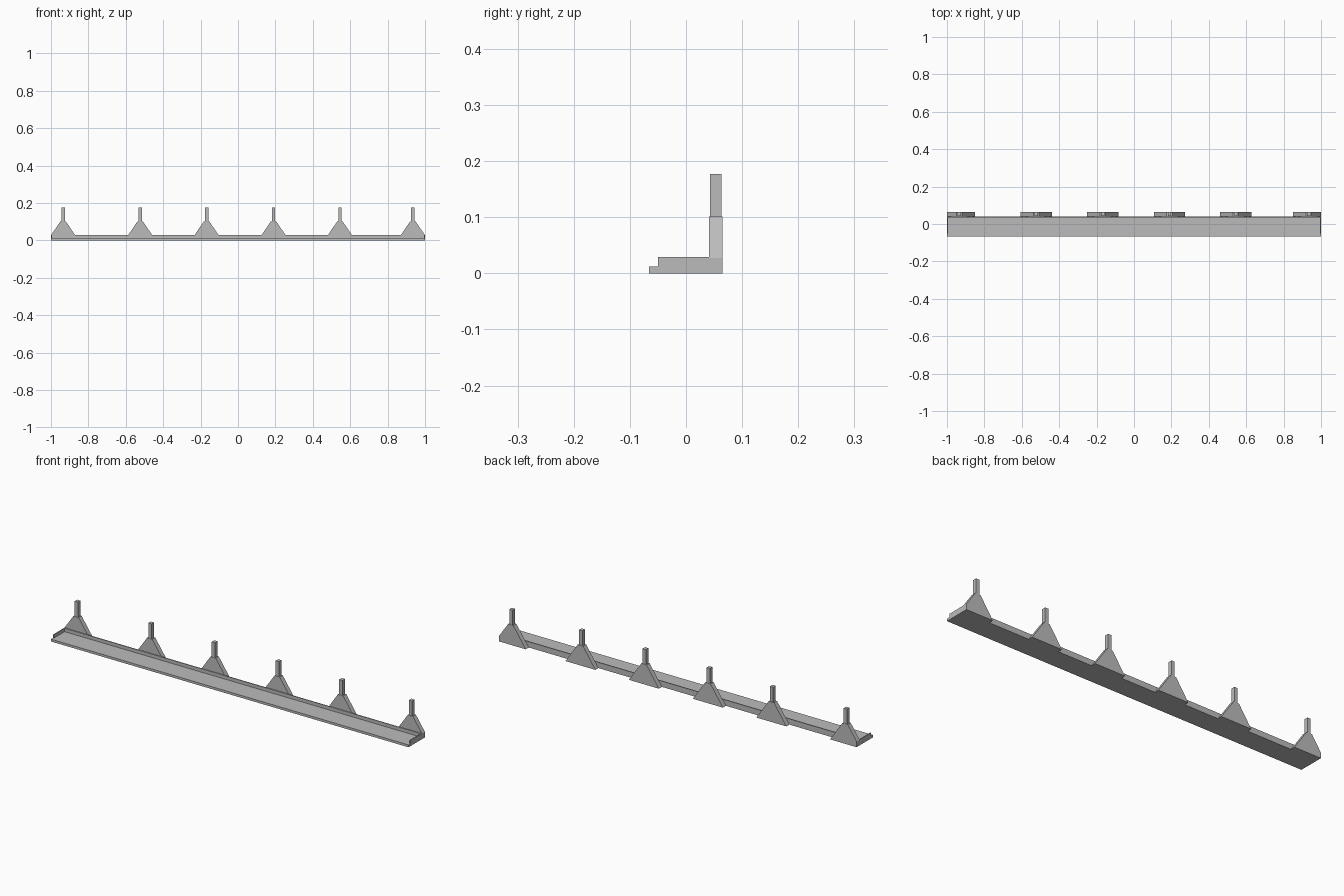
import bpy
import bmesh

default = bpy.data.objects.get("Cube")
if default:
    bpy.data.objects.remove(default, do_unlink=True)

# Single grey material
GREY = (0.5, 0.5, 0.5, 1.0)
grey = bpy.data.materials.new("plain_grey")
grey.use_nodes = True
grey.diffuse_color = GREY
grey.node_tree.nodes["Principled BSDF"].inputs["Base Color"].default_value = GREY


def extrude_profile(name, profile, y0, y1):
    """Extrude an (x, z) outline from y0 to y1."""
    mesh = bpy.data.meshes.new(name)
    bm = bmesh.new()
    face = bm.faces.new([bm.verts.new((x, y0, z)) for x, z in profile])
    result = bmesh.ops.extrude_face_region(bm, geom=[face])
    moved = [v for v in result["geom"] if isinstance(v, bmesh.types.BMVert)]
    bmesh.ops.translate(bm, verts=moved, vec=(0, y1 - y0, 0))
    bmesh.ops.recalc_face_normals(bm, faces=bm.faces)
    bm.to_mesh(mesh)
    bm.free()
    mesh.materials.append(grey)
    obj = bpy.data.objects.new(name, mesh)
    bpy.context.collection.objects.link(obj)
    return obj


def box(name, x0, x1, y0, y1, z0, z1):
    return extrude_profile(name, [(x0, z0), (x1, z0), (x1, z1), (x0, z1)], y0, y1)


FRONT, BACK = -0.066, 0.041
FLOOR, RIM, WALL = 0.012, 0.029, 0.005

# Tray: floor slab, back wall and two end walls
box("tray_floor", -1, 1, FRONT, BACK, 0, FLOOR)
box("back_wall", -1, 1, BACK - WALL, BACK, FLOOR, RIM)
for side, x in (("right", -1), ("left", 1 - WALL)):
    box(side + "_end_wall", x, x + WALL, -0.05, BACK - WALL, FLOOR, RIM)

# Tapered brackets with upright posts; the end ones are cut flush with the tray
BASE, TOP, SHOULDER = 0.084, 0.015, 0.101
for i, cx in enumerate((-0.935, -0.523, -0.168, 0.19, 0.545, 0.935), 1):
    outline = []
    for s in (-1, 1):
        side = [(cx + s * TOP, SHOULDER)]
        if abs(cx + s * BASE) > 1:
            rise = SHOULDER * (BASE - (1 - abs(cx))) / (BASE - TOP)
            side += [(s, rise), (s, 0)]
        else:
            side.append((cx + s * BASE, 0))
        outline += side if s < 0 else side[::-1]
    extrude_profile(f"bracket_{i}", outline, BACK, 0.065)
    box(f"post_{i}", cx - 0.009, cx + 0.009, 0.043, 0.063, SHOULDER, 0.177)
